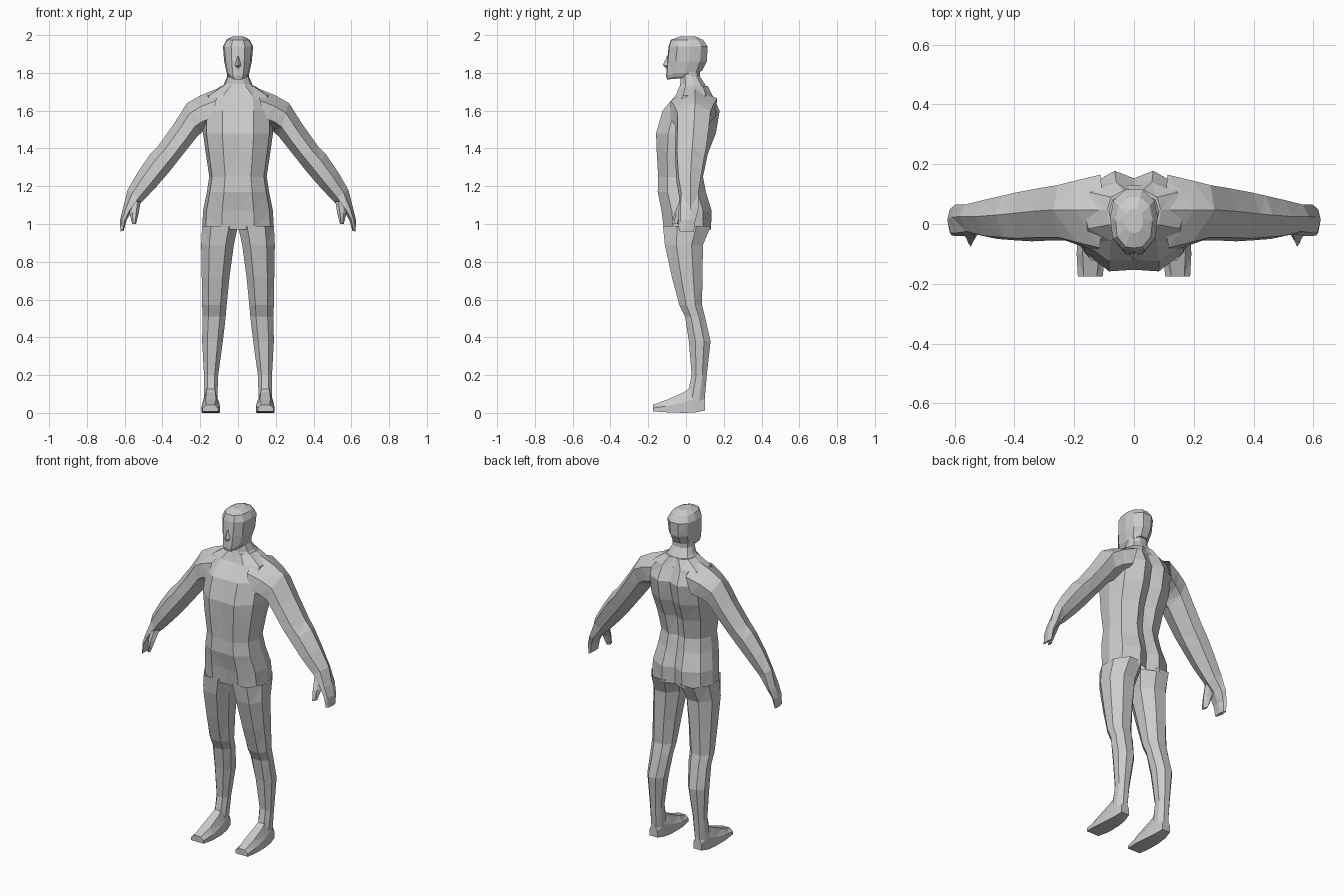
import bpy, bmesh

skin = bpy.data.materials.new("plain_grey")
skin.diffuse_color = (0.6, 0.6, 0.6, 1)


def loft(name, rings, cap_start=False, cap_end=True, mirror=False):
    """Join closed rings of points into a flat-shaded skin, optionally mirrored in x."""
    bm = bmesh.new()
    vs = [[bm.verts.new(p) for p in r] for r in rings]
    n = len(rings[0])
    for a, b in zip(vs, vs[1:]):
        for i in range(n):
            j = (i + 1) % n
            bm.faces.new((a[i], a[j], b[j], b[i]))
    if cap_start:
        bm.faces.new(vs[0][::-1])
    if cap_end:
        bm.faces.new(vs[-1])
    bmesh.ops.recalc_face_normals(bm, faces=bm.faces)
    bmesh.ops.triangulate(bm, faces=[f for f in bm.faces if len(f.verts) == 4])
    me = bpy.data.meshes.new(name)
    bm.to_mesh(me)
    bm.free()
    me.materials.append(skin)
    ob = bpy.data.objects.new(name, me)
    bpy.context.collection.objects.link(ob)
    if mirror:
        ob.modifiers.new("other_side", 'MIRROR').use_axis[0] = True
    return ob


def body_ring(z, w, yf, yb, groove=0.0, zf=None, zb=None):
    """Symmetric section: half outline from front centre to back centre, then reflected."""
    d, m = yb - yf, (yb + yf) / 2
    zf, zb = (z if zf is None else zf), (z if zb is None else zb)
    half = [(0, yf + groove * .4, zf), (.45 * w, yf + .02 * d, zf), (.9 * w, yf + .22 * d, z),
            (w, m + .05 * d, z), (.85 * w, yb - .17 * d, z), (.35 * w, yb, zb), (0, yb - groove, zb)]
    return half + [(-x, y, k) for x, y, k in half[-2:0:-1]]


def leg_ring(z, x0, x1, yf, yb):
    """Eight-sided limb section with chamfered corners."""
    w, d = x1 - x0, yb - yf
    uv = [(.25, 0), (.75, 0), (1, .3), (1, .7), (.72, 1), (.28, 1), (0, .7), (0, .3)]
    return [(x0 + u * w, yf + v * d, z) for u, v in uv]


def arm_ring(top, bot, yf, yb):
    """Six-sided section spanning a top and a bottom (x, z) point."""
    m = (yf + yb) / 2
    ring = [(0, m + .01), (.3, yf + .01), (.72, yf), (1, m), (.7, yb - .01), (.25, yb)]
    return [(top[0] + (bot[0] - top[0]) * t, y, top[1] + (bot[1] - top[1]) * t) for t, y in ring]


# Torso: hips, waist, chest, sloping shoulders
loft("torso", [body_ring(*r) for r in [
    (.97, .19, -.122, .132, .03), (1.07, .185, -.135, .136, .03), (1.17, .165, -.155, .105, .02),
    (1.25, .152, -.152, .09, .02), (1.37, .17, -.16, .115, .03), (1.48, .185, -.165, .158, .03),
    (1.60, .185, -.13, .178, .025), (1.68, .17, -.06, .14, .02), (1.73, .09, -.035, .115, .01)]])

# Neck
loft("neck", [body_ring(*r) for r in [
    (1.68, .13, -.05, .13), (1.74, .075, -.03, .10), (1.78, .058, -.03, .075), (1.83, .058, -.03, .075)]],
    cap_end=False)

# Head: jaw to crown
loft("head", [body_ring(*r) for r in [
    (1.775, .045, -.10, .04, 0, 1.765, 1.80), (1.80, .06, -.105, .085, 0, 1.785, 1.81),
    (1.86, .073, -.10, .11, 0), (1.94, .08, -.092, .115, 0), (1.975, .062, -.08, .09, 0),
    (1.993, .03, -.03, .05, 0)]], cap_start=True)

# Nose: small wedge
loft("nose", [[(-.008, -.09, 1.89), (.008, -.09, 1.89), (0, -.10, 1.89)],
              [(-.02, -.095, 1.84), (.02, -.095, 1.84), (0, -.123, 1.84)],
              [(-.014, -.09, 1.825), (.014, -.09, 1.825), (0, -.105, 1.825)]])

# Arms: shoulder to wrist, then the flat mitten hand
loft("arm", [arm_ring(*r) for r in [
    ((.10, 1.72), (.15, 1.50), -.09, .165), ((.20, 1.68), (.185, 1.49), -.07, .145),
    ((.27, 1.64), (.215, 1.465), -.055, .13), ((.34, 1.53), (.25, 1.42), -.055, .12),
    ((.425, 1.41), (.31, 1.345), -.058, .105), ((.465, 1.37), (.365, 1.275), -.055, .095),
    ((.53, 1.275), (.43, 1.20), -.05, .08), ((.585, 1.18), (.505, 1.12), -.035, .065),
    ((.61, 1.08), (.56, 1.07), -.04, .065), ((.625, 1.02), (.59, 1.02), -.04, .05),
    ((.622, .96), (.605, .965), -.038, .042)]], mirror=True)

# Thumbs
loft("thumb", [arm_ring(*r) for r in [
    ((.575, 1.12), (.515, 1.12), -.035, .02), ((.575, 1.06), (.525, 1.06), -.06, -.015),
    ((.56, 1.0), (.54, 1.0), -.076, -.04)]], mirror=True)

# Legs: thigh, knee, calf, ankle
loft("leg", [leg_ring(*r) for r in [
    (.99, 0, .19, -.122, .132), (.89, .022, .195, -.112, .09), (.72, .045, .192, -.075, .087),
    (.57, .06, .19, -.035, .085), (.51, .065, .187, -.005, .10), (.38, .08, .19, .015, .13),
    (.20, .105, .18, .03, .11), (.06, .11, .18, .0, .098)]], cap_end=False, mirror=True)


# Feet: wedge from heel to toe
def foot_ring(y, x0, x1, top, bot):
    return [(x0, y, bot), (x1, y, bot), (x1, y, bot + (top - bot) * .5),
            (x1 - .02, y, top), (x0 + .02, y, top), (x0, y, bot + (top - bot) * .5)]


loft("foot", [foot_ring(*r) for r in [
    (.10, .12, .172, .09, .012), (.05, .108, .182, .15, .002), (-.01, .10, .188, .11, 0),
    (-.10, .096, .192, .07, .003), (-.176, .105, .188, .043, .008)]], cap_start=True, mirror=True)
